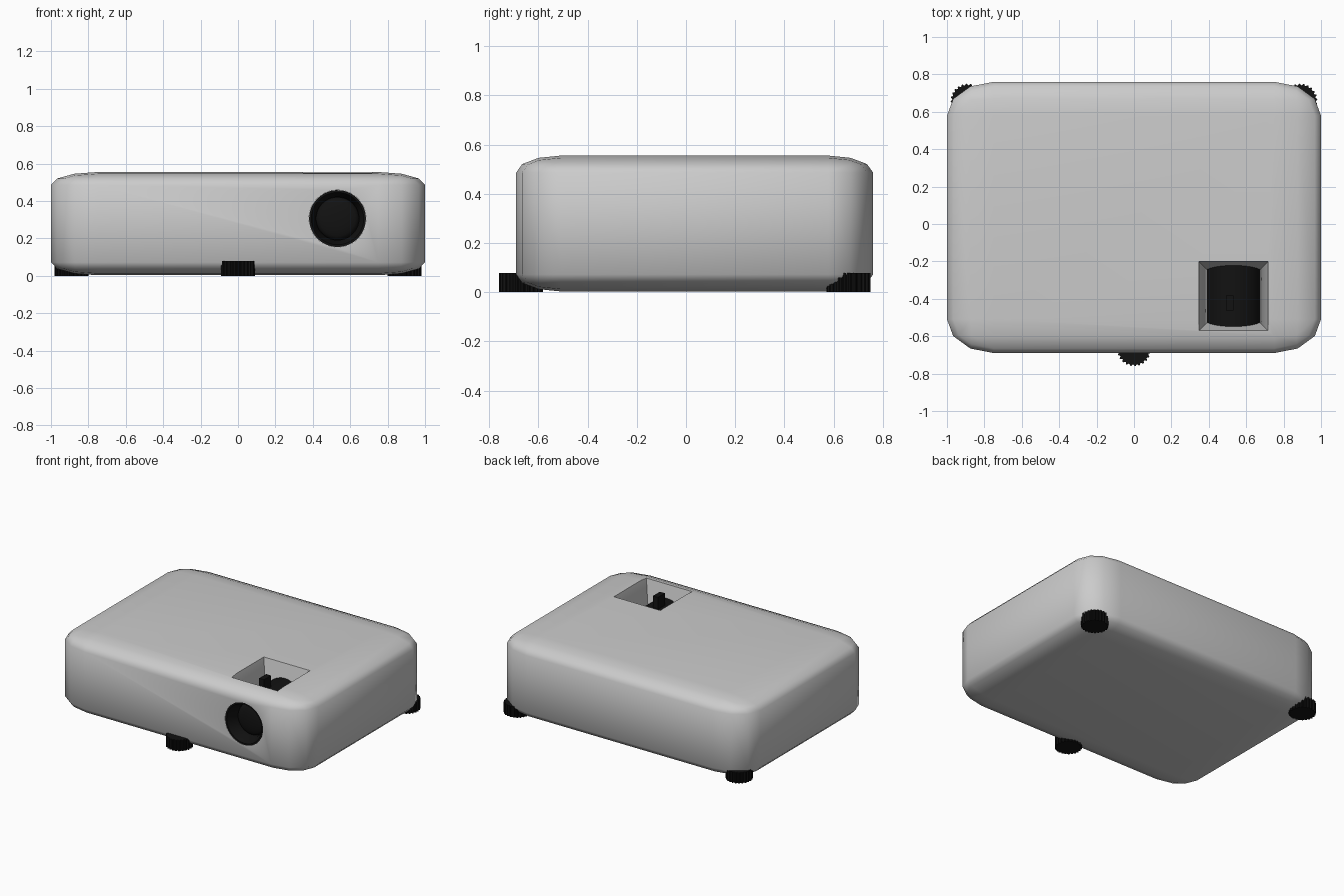
import bpy, bmesh, math
from mathutils import Matrix, Vector

if "Cube" in bpy.data.objects:
    bpy.data.objects.remove(bpy.data.objects["Cube"])

black = bpy.data.materials.new("black_plastic")
black.diffuse_color = (0.006, 0.006, 0.006, 1)
black.use_nodes = True
black.node_tree.nodes["Principled BSDF"].inputs["Base Color"].default_value = black.diffuse_color


def finish(name, bm, mat=None, angle=None):
    bmesh.ops.recalc_face_normals(bm, faces=bm.faces)
    mesh = bpy.data.meshes.new(name)
    bm.to_mesh(mesh)
    bm.free()
    ob = bpy.data.objects.new(name, mesh)
    bpy.context.collection.objects.link(ob)
    if mat:
        mesh.materials.append(mat)
    if angle:
        smooth(ob, angle)
    return ob


def select(ob):
    bpy.ops.object.select_all(action='DESELECT')
    ob.select_set(True)
    bpy.context.view_layer.objects.active = ob


def smooth(ob, angle):
    select(ob)
    bpy.ops.object.shade_smooth_by_angle(angle=math.radians(angle))


def cut(ob, cutter):
    cutter.hide_render = True
    mod = ob.modifiers.new("cut", 'BOOLEAN')
    mod.operation = 'DIFFERENCE'
    mod.solver = 'EXACT'
    mod.object = cutter
    select(ob)
    bpy.ops.object.modifier_apply(modifier=mod.name)
    bpy.data.objects.remove(cutter)


def revolve_y(profile, centre, n=64):
    """Spin (radius, y) points round an axis along y."""
    bm = bmesh.new()
    rings = []
    for r, y in profile:
        if r == 0:
            rings.append([bm.verts.new((centre[0], y, centre[1]))] * n)
        else:
            rings.append([bm.verts.new((centre[0] + r * math.cos(2 * math.pi * i / n), y,
                                        centre[1] + r * math.sin(2 * math.pi * i / n)))
                          for i in range(n)])
    for a, b in zip(rings, rings[1:]):
        for i in range(n):
            j = (i + 1) % n
            bm.faces.new(list(dict.fromkeys((a[i], a[j], b[j], b[i]))))
    return bm


# Housing: a bevelled cube squashed to size, so the rounding squashes with it
bm = bmesh.new()
bmesh.ops.create_cube(bm, size=2)
bmesh.ops.bevel(bm, geom=bm.edges[:], offset=0.25, segments=3, profile=0.5,
                affect='EDGES')
bmesh.ops.scale(bm, vec=(1, 0.725, 0.276), verts=bm.verts)
bmesh.ops.translate(bm, vec=(0, 0.035, 0.279), verts=bm.verts)
housing = finish("housing", bm)

# Tapered control window in the top
bm = bmesh.new()
bmesh.ops.create_cone(bm, cap_ends=True, segments=4, depth=0.35,
                      radius1=0.127 * math.sqrt(2), radius2=0.2075 * math.sqrt(2))
bmesh.ops.rotate(bm, matrix=Matrix.Rotation(math.pi / 4, 3, 'Z'), verts=bm.verts)
bmesh.ops.translate(bm, vec=(0.532, -0.385, 0.475), verts=bm.verts)
cut(housing, finish("window_cutter", bm))

# Round lens opening in the front
LENS = (0.532, 0.306)
bm = revolve_y([(0, -0.8), (0.152, -0.8), (0.152, -0.14), (0, -0.14)], LENS)
cut(housing, finish("lens_cutter", bm))
smooth(housing, 60)

# Lens barrel with a recessed, slightly domed lens
finish("lens_barrel", revolve_y(
    [(0, -0.14), (0.1515, -0.14), (0.1515, -0.689), (0.14, -0.689), (0.115, -0.62),
     (0.115, -0.59), (0, -0.59)], LENS), black, 35)
finish("lens", revolve_y(
    [(0.114, -0.591)] + [(0.114 * math.cos(a), -0.595 - 0.03 * math.sin(a))
                         for a in (0.3, 0.6, 0.9, 1.2)] + [(0, -0.625)], LENS), black, 50)

# Focus tab standing on the barrel inside the window
bm = bmesh.new()
bmesh.ops.create_cube(bm, size=1)
bmesh.ops.scale(bm, vec=(0.04, 0.08, 0.1), verts=bm.verts)
bmesh.ops.translate(bm, vec=(0.513, -0.422, 0.49), verts=bm.verts)
finish("focus_tab", bm, black)

# Ridged feet
TEETH = 24
for name, x, y in (("front_foot", 0, -0.67), ("back_left_foot", -0.89, 0.66),
                   ("back_right_foot", 0.89, 0.66)):
    bm = bmesh.new()
    ring = []
    for i in range(TEETH * 4):
        r = 0.09 if i % 4 < 2 else 0.082
        a = 2 * math.pi * (i + 0.5) / (TEETH * 4)
        ring.append(bm.verts.new((x + r * math.cos(a), y + r * math.sin(a), 0)))
    base = bm.faces.new(ring)
    top = bmesh.ops.extrude_face_region(bm, geom=[base], use_keep_orig=True)
    bmesh.ops.translate(bm, vec=(0, 0, 0.078),
                        verts=[v for v in top["geom"] if isinstance(v, bmesh.types.BMVert)])
    finish(name, bm, black)
